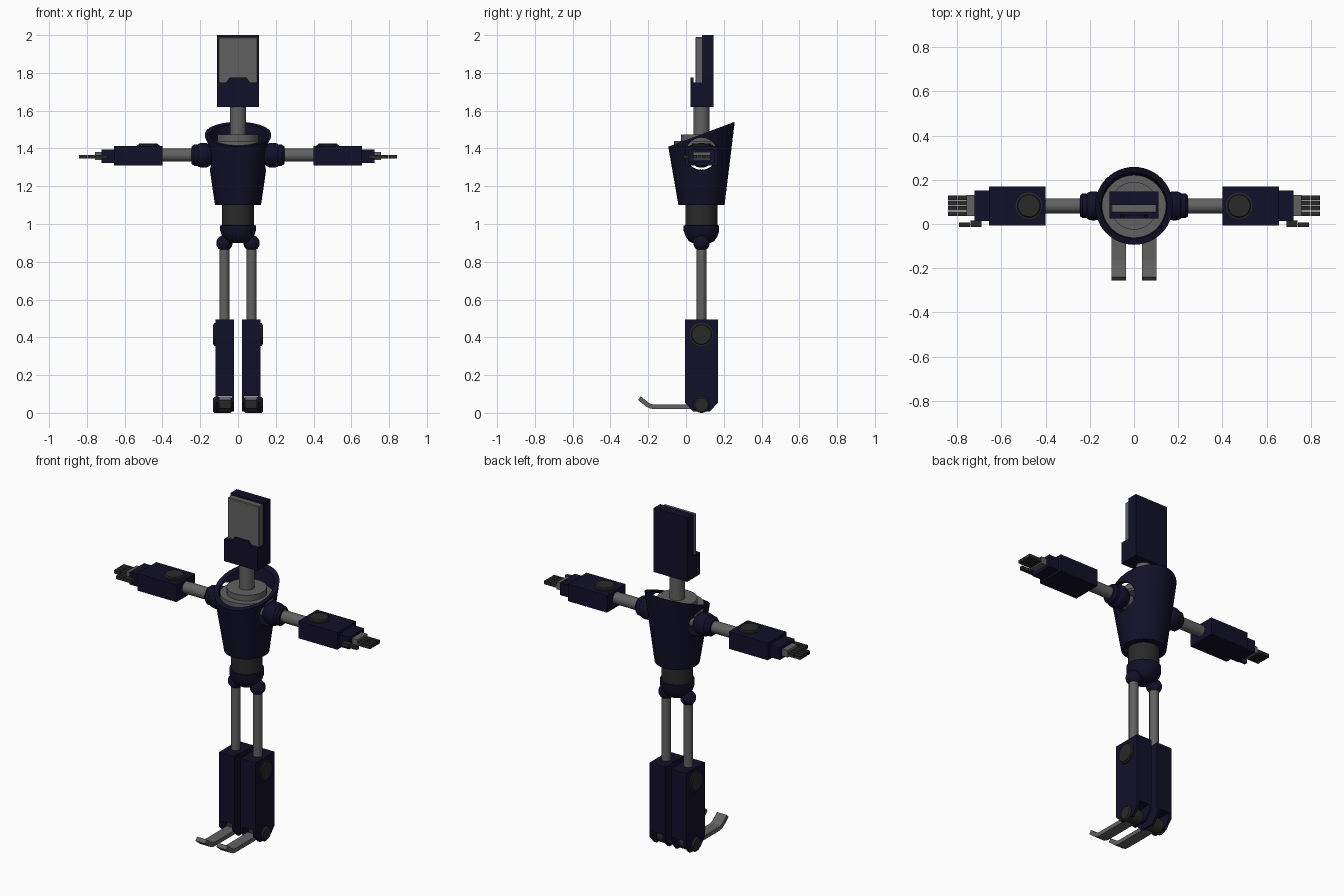
import bpy, bmesh, math
from mathutils import Matrix, Vector

if "Cube" in bpy.data.objects:
    bpy.data.objects.remove(bpy.data.objects["Cube"])

YC = 0.082  # depth of the body axis


def mat(name, col):
    m = bpy.data.materials.new(name)
    m.diffuse_color = (*col, 1)
    m.use_nodes = True
    m.node_tree.nodes["Principled BSDF"].inputs["Base Color"].default_value = m.diffuse_color
    return m


NAVY = mat("navy", (0.006, 0.005, 0.022))
DARK = mat("dark_grey", (0.022, 0.022, 0.022))
GREY = mat("mid_grey", (0.12, 0.12, 0.12))


def finish(bm, name, m, smooth=False):
    bmesh.ops.recalc_face_normals(bm, faces=bm.faces[:])
    me = bpy.data.meshes.new(name)
    bm.to_mesh(me)
    bm.free()
    ob = bpy.data.objects.new(name, me)
    bpy.context.collection.objects.link(ob)
    if m:
        me.materials.append(m)
    if smooth:
        bpy.ops.object.select_all(action='DESELECT')
        ob.select_set(True)
        bpy.context.view_layer.objects.active = ob
        bpy.ops.object.shade_smooth_by_angle(angle=math.radians(35))
    return ob


def box(name, x, y, z, m, bevel=0):
    bm = bmesh.new()
    bmesh.ops.create_cube(bm, size=1)
    for v in bm.verts:
        for i, (a, b) in enumerate((x, y, z)):
            v.co[i] = a if v.co[i] < 0 else b
    if bevel:
        bmesh.ops.bevel(bm, geom=bm.edges[:], offset=bevel, segments=1, affect='EDGES')
    return finish(bm, name, m)


def lathe(name, prof, m, origin, axis=(0, 0, 1), seg=32):
    """Revolve (radius, height) points round an axis through origin, capped at both ends."""
    rot = Vector((0, 0, 1)).rotation_difference(Vector(axis)).to_matrix().to_4x4()
    bm = bmesh.new()
    rings = [[bm.verts.new((r * math.cos(2 * math.pi * i / seg), r * math.sin(2 * math.pi * i / seg), h))
              for i in range(seg)] for r, h in prof]
    for a, b in zip(rings, rings[1:]):
        for i in range(seg):
            j = (i + 1) % seg
            bm.faces.new((a[i], a[j], b[j], b[i]))
    bm.faces.new(rings[0])
    bm.faces.new(rings[-1])
    bm.transform(Matrix.Translation(origin) @ rot)
    return finish(bm, name, m, True)


def prism(name, pts, place, a, b, m):
    """Extrude a 2D outline; place(u, v, depth) gives the 3D point."""
    bm = bmesh.new()
    lo = [bm.verts.new(place(u, v, a)) for u, v in pts]
    hi = [bm.verts.new(place(u, v, b)) for u, v in pts]
    bm.faces.new(lo)
    bm.faces.new(hi)
    for i in range(len(pts)):
        j = (i + 1) % len(pts)
        bm.faces.new((lo[i], lo[j], hi[j], hi[i]))
    return finish(bm, name, m)


def cut(ob, cutter):
    mod = ob.modifiers.new("cut", 'BOOLEAN')
    mod.object, mod.operation, mod.solver = cutter, 'DIFFERENCE', 'EXACT'
    bpy.context.view_layer.objects.active = ob
    bpy.ops.object.modifier_apply(modifier=mod.name)
    bpy.data.objects.remove(cutter)


def ball(r, h0, h1, n=8):
    """Sphere profile between two heights."""
    return [(math.sqrt(max(r * r - h * h, 1e-6)), h)
            for h in (h0 + (h1 - h0) * i / n for i in range(n + 1))]


def knob(name, r, origin, axis, h):
    return lathe(name, [(r, -0.01), (r, h * 0.5), (r * 0.88, h * 0.6), (r * 0.82, h)], DARK, origin, axis)


# Head: back case, face panel, stepped jaw plate
box("head_case", (-0.11, 0.11), (0.085, 0.146), (1.62, 2.0), NAVY)
box("face_panel", (-0.104, 0.104), (0.05, 0.09), (1.7, 1.99), GREY, 0.004)
box("jaw", (-0.11, 0.11), (0.04, 0.09), (1.62, 1.75), NAVY)
prism("jaw_plate", [(-0.11, 1.62), (0.11, 1.62), (0.11, 1.75), (0.062, 1.75), (0.045, 1.775),
                    (-0.045, 1.775), (-0.062, 1.75), (-0.11, 1.75)],
      lambda u, v, d: (u, d, v), 0.025, 0.041, NAVY)

# Neck and the collar discs
lathe("neck", [(0.043, 1.43), (0.043, 1.64)], GREY, (0, YC, 0))
lathe("collar_disc", [(0.137, 1.40), (0.145, 1.41), (0.145, 1.44), (0.108, 1.44), (0.108, 1.474)], GREY, (0, YC, 0), seg=40)

# Torso: hollow tapered shell with a slanted rim and shoulder holes
seg = 48
bm = bmesh.new()
rings = []
for rad, z, slope in ((0.122, 1.10, 0), (0.176, 1.475, 0.375), (0.15, 1.472, 0.375), (0.098, 1.12, 0)):
    rings.append([])
    for i in range(seg):
        a = 2 * math.pi * i / seg
        y = rad * math.sin(a)
        rings[-1].append(bm.verts.new((rad * math.cos(a), YC + y, z + slope * y)))
for a, b in zip(rings, rings[1:]):
    for i in range(seg):
        j = (i + 1) % seg
        bm.faces.new((a[i], a[j], b[j], b[i]))
bm.faces.new(rings[0])
bm.faces.new(rings[-1])
torso = finish(bm, "torso_shell", NAVY)
cut(torso, lathe("hole_cutter", [(0.085, -0.4), (0.085, 0.4)], None, (0, YC, 1.372), (1, 0, 0)))
torso.select_set(True)
bpy.context.view_layer.objects.active = torso
bpy.ops.object.shade_smooth_by_angle(angle=math.radians(35))

# Waist and pelvis
lathe("waist", [(0.085, 0.97), (0.085, 1.11)], DARK, (0, YC, 0))
lathe("pelvis", [(0.05, 0.90), (0.068, 0.91), (0.085, 0.935), (0.094, 0.962), (0.094, 0.992), (0.08, 0.995)],
      NAVY, (0, YC, 0))

for s, side in ((-1, "left"), (1, "right")):
    ax = (s, 0, 0)

    def X(a, b):
        return tuple(sorted((s * a, s * b)))

    # Shoulder and upper arm
    lathe("shoulder_" + side, ball(0.066, -0.06, 0.025) + [(0.056, 0.03), (0.056, 0.05), (0.046, 0.062)],
          NAVY, (s * 0.183, YC, 1.364), ax)
    lathe("upper_arm_" + side, [(0.034, 0.1), (0.034, 0.42)], GREY, (0, YC, 1.365), ax, 24)
    # Forearm, cuff, elbow knob
    box("forearm_" + side, X(0.40, 0.656), (YC - 0.088, YC + 0.088), (1.31, 1.412), NAVY)
    box("cuff_" + side, X(0.65, 0.722), (YC - 0.069, YC + 0.069), (1.322, 1.395), NAVY)
    knob("elbow_knob_" + side, 0.06, (s * 0.475, YC, 1.41), (0, 0, 1), 0.016)
    # Hand: palm, four fingers in two joints, thumb
    box("palm_" + side, X(0.71, 0.758), (0.036, 0.130), (1.338, 1.38), GREY)
    for i in range(4):
        y = 0.047 + i * 0.024
        for a, b in ((0.75, 0.797), (0.799, 0.841)):
            box("finger_" + side, X(a, b), (y - 0.0105, y + 0.0105), (1.346, 1.366), DARK)
    box("thumb_base_" + side, X(0.69, 0.74), (-0.014, 0.016), (1.346, 1.366), DARK)
    box("thumb_tip_" + side, X(0.742, 0.79), (-0.014, 0.006), (1.346, 1.366), DARK)

    # Hip ball and thigh
    lathe("hip_" + side, ball(0.043, -0.038, 0.0425, 10), NAVY, (s * 0.072, YC, 0.899))
    lathe("thigh_" + side, [(0.026, 0.46), (0.026, 0.88)], GREY, (s * 0.072, YC, 0), seg=24)
    # Shin with chamfered bottom and a slot for the foot
    shin = prism("shin_" + side, [(YC - 0.088, 0.495), (YC - 0.088, 0.055), (YC - 0.045, 0.008),
                                  (YC + 0.045, 0.008), (YC + 0.088, 0.055), (YC + 0.088, 0.495)],
                 lambda u, v, d: (d, u, v), s * 0.02, s * 0.12, NAVY)
    cut(shin, box("slot_cutter", X(0.034, 0.104), (-0.2, 0.3), (-0.1, 0.09), None))
    knob("knee_knob_" + side, 0.062, (s * 0.12, YC, 0.415), ax, 0.013)
    lathe("ankle_pin_" + side, [(0.036, -0.085), (0.042, -0.08), (0.042, 0.005), (0.035, 0.012)],
          DARK, (s * 0.12, YC, 0.052 - 0.01), ax)
    # Foot: flat blade turned up at the toe
    path = [(YC + 0.02, 0.032), (-0.165, 0.032), (-0.187, 0.035), (-0.205, 0.044), (-0.247, 0.078)]
    top, low = [], []
    for i, p in enumerate(path):
        a, b = path[max(i - 1, 0)], path[min(i + 1, len(path) - 1)]
        t = Vector((b[0] - a[0], b[1] - a[1])).normalized()
        n = Vector((t.y, -t.x)) * 0.012
        top.append((p[0] + n.x, p[1] + n.y))
        low.append((p[0] - n.x, p[1] - n.y))
    prism("foot_" + side, top + low[::-1], lambda u, v, d: (d, u, v), s * 0.036, s * 0.101, GREY)

# Drop the lowest point exactly on the ground
low = min(v.co.z for o in bpy.data.objects for v in o.data.vertices)
for o in bpy.data.objects:
    o.data.transform(Matrix.Translation((0, 0, -low)))
